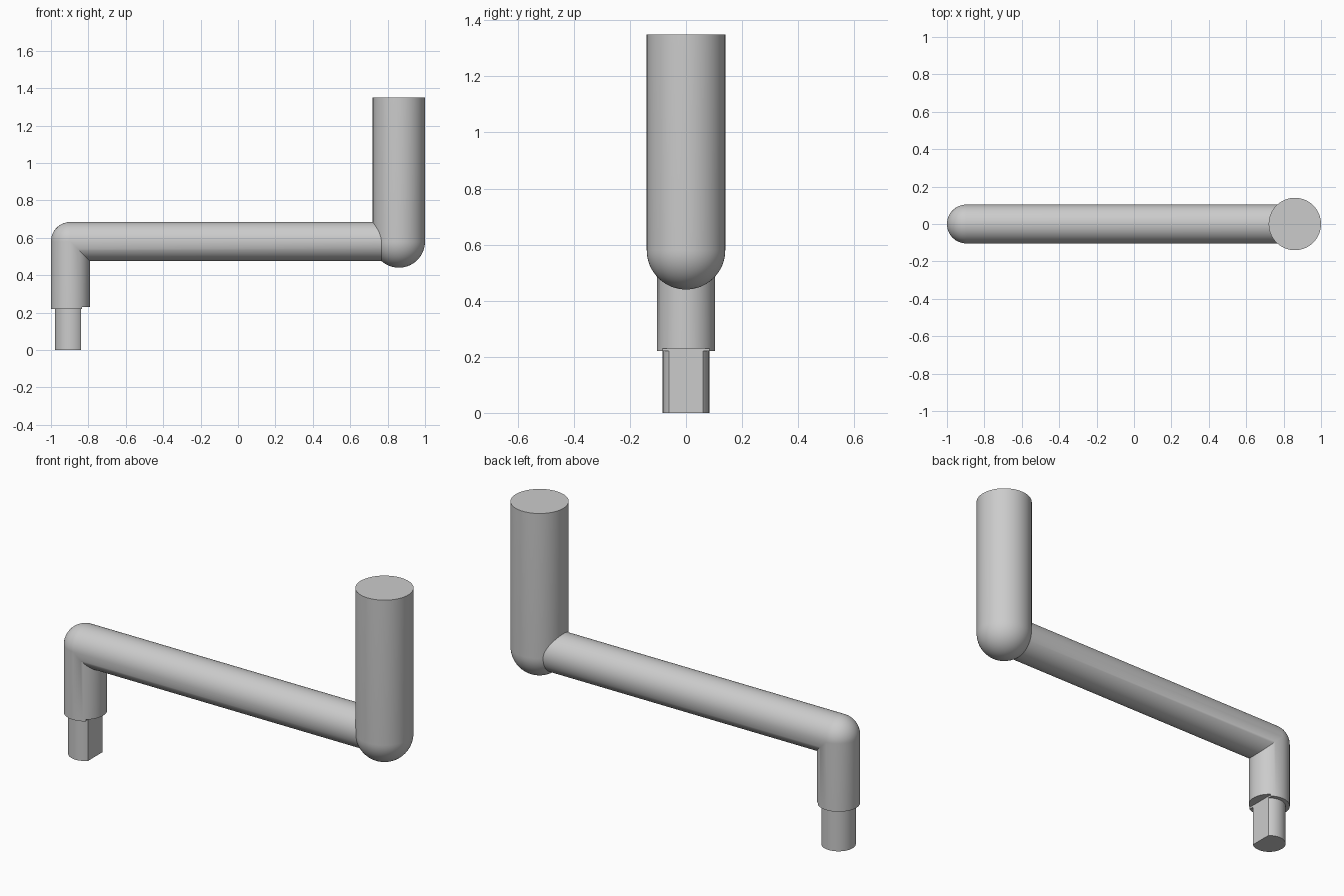
import bpy, bmesh, math
from mathutils import Vector

cube = bpy.data.objects.get("Cube")
if cube:
    bpy.data.objects.remove(cube, do_unlink=True)

SEG = 64
AXIS_Z = 0.58                 # height of the horizontal arm
ELBOW_X, ARM_R = -0.896, 0.104
GRIP_X, GRIP_R, GRIP_TOP = 0.86, 0.14, 1.35
SHAFT_R, FLAT = 0.083, 0.057  # shaft radius, distance of flat from its axis
STEP_Z, NOTCH_Z = 0.22, 0.23

grey = bpy.data.materials.new("steel grey")
grey.use_nodes = True
colour = (0.6, 0.6, 0.6, 1)
grey.diffuse_color = colour
grey.node_tree.nodes["Principled BSDF"].inputs["Base Color"].default_value = colour


def finish(name, bm):
    """Turn a bmesh into a smooth-shaded grey object."""
    bmesh.ops.remove_doubles(bm, verts=bm.verts[:], dist=1e-5)
    bmesh.ops.recalc_face_normals(bm, faces=bm.faces[:])
    mesh = bpy.data.meshes.new(name)
    bm.to_mesh(mesh)
    bm.free()
    mesh.materials.append(grey)
    obj = bpy.data.objects.new(name, mesh)
    bpy.context.collection.objects.link(obj)
    return obj


def smooth(obj):
    bpy.ops.object.select_all(action='DESELECT')
    obj.select_set(True)
    bpy.context.view_layer.objects.active = obj
    bpy.ops.object.shade_smooth_by_angle(angle=math.radians(30))


def loft(bm, rings):
    """Skin closed rings of points and cap both ends."""
    rows = [[bm.verts.new(p) for p in ring] for ring in rings]
    for a, b in zip(rows, rows[1:]):
        for i in range(SEG):
            j = (i + 1) % SEG
            bm.faces.new((a[i], a[j], b[j], b[i]))
    bm.faces.new(rows[0])
    bm.faces.new(rows[-1])


def circle(x, z, r):
    return [(x + r * math.cos(2 * math.pi * i / SEG),
             r * math.sin(2 * math.pi * i / SEG), z) for i in range(SEG)]


# Crank arm: leg, elbow rounded outside and mitred inside, long bar
def bend_ring(theta, leg_z=None, bar_x=None):
    ring = []
    for i in range(SEG):
        t = 2 * math.pi * i / SEG
        a, y = ARM_R * math.cos(t), ARM_R * math.sin(t)  # a > 0 is the outer side
        if abs(a) < 1e-9:
            a = 0
        if a > 0:
            dx, dz = -a * math.cos(theta), a * math.sin(theta)
        else:
            dx, dz = -a, a
        x, z = ELBOW_X + dx, AXIS_Z + dz
        ring.append((x if bar_x is None else bar_x, y, z if leg_z is None else leg_z))
    return ring


bm = bmesh.new()
steps = 16
rings = [bend_ring(0, leg_z=STEP_Z)]
rings += [bend_ring(math.pi / 2 * k / steps) for k in range(steps + 1)]
rings += [bend_ring(math.pi / 2, bar_x=GRIP_X)]
loft(bm, rings)
arm = finish("crank_arm", bm)

# Shallow notch under the leg beside the shaft flat
bm = bmesh.new()
bmesh.ops.create_cube(bm, size=1)
bmesh.ops.scale(bm, vec=(0.2, 2 * SHAFT_R, 0.1), verts=bm.verts[:])
bmesh.ops.translate(bm, vec=(ELBOW_X + FLAT + 0.1, 0, NOTCH_Z - 0.05), verts=bm.verts[:])
cutter = finish("notch_cutter", bm)
cutter.hide_render = True
mod = arm.modifiers.new("notch", 'BOOLEAN')
mod.operation = 'DIFFERENCE'
mod.solver = 'EXACT'
mod.object = cutter
bpy.ops.object.select_all(action='DESELECT')
bpy.context.view_layer.objects.active = arm
bpy.ops.object.modifier_apply(modifier=mod.name)
bpy.data.objects.remove(cutter, do_unlink=True)
smooth(arm)

# D-shaped drive shaft
bm = bmesh.new()
loft(bm, [circle(ELBOW_X, 0, SHAFT_R), circle(ELBOW_X, NOTCH_Z + 0.01, SHAFT_R)])
cut = bmesh.ops.bisect_plane(bm, geom=bm.verts[:] + bm.edges[:] + bm.faces[:],
                             plane_co=Vector((ELBOW_X + FLAT, 0, 0)),
                             plane_no=Vector((1, 0, 0)), clear_outer=True)
bmesh.ops.holes_fill(bm, edges=[e for e in bm.edges if e.is_boundary])
smooth(finish("drive_shaft", bm))

# Upright grip with a domed bottom
bm = bmesh.new()
rings = []
for k in range(17):
    a = math.pi / 2 * max(k, 0.05) / 16
    rings.append(circle(GRIP_X, AXIS_Z - GRIP_R * math.cos(a), GRIP_R * math.sin(a)))
rings.append(circle(GRIP_X, GRIP_TOP, GRIP_R))
loft(bm, rings)
smooth(finish("grip", bm))
